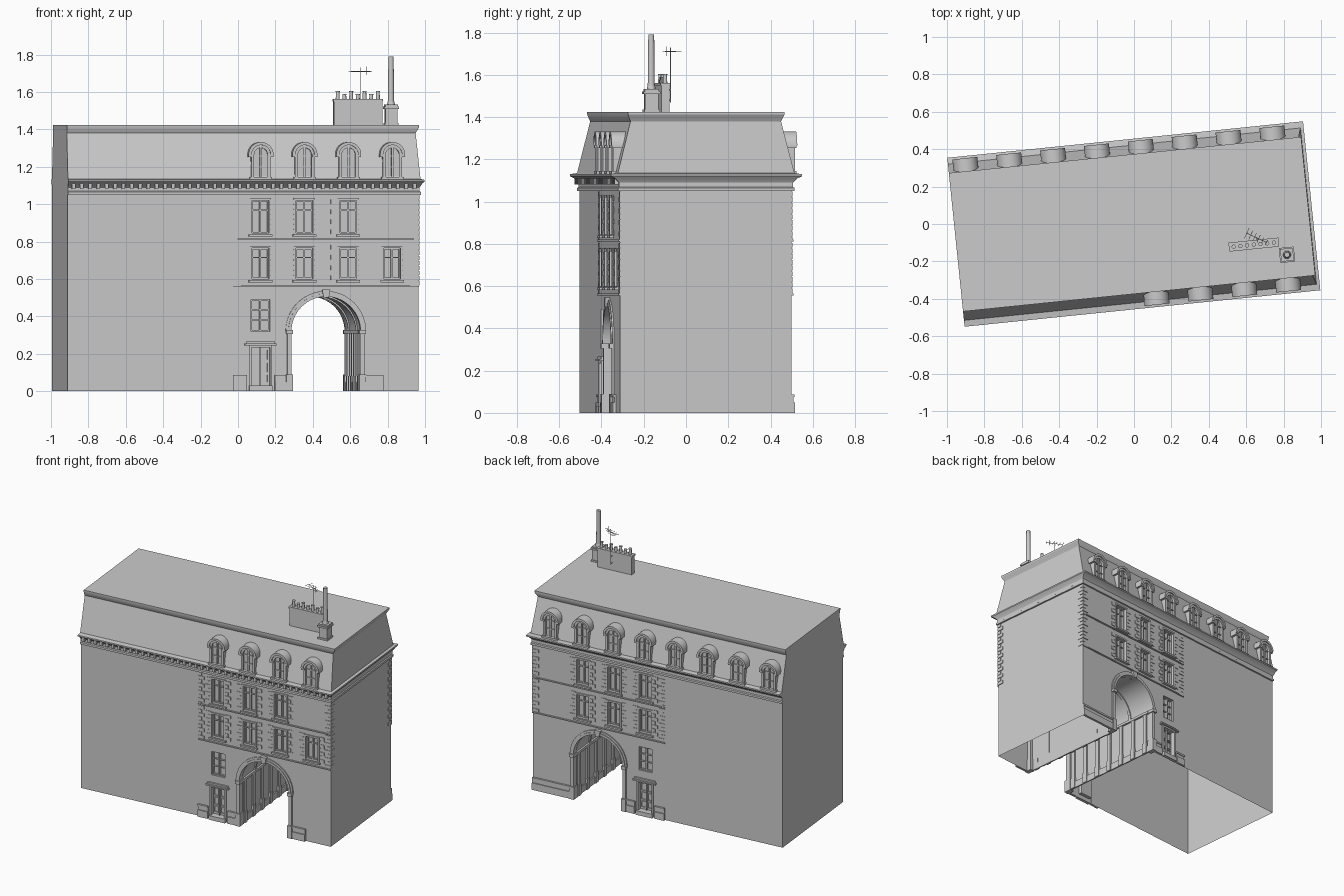
import bpy, bmesh, math
from mathutils import Matrix, Vector

if "Cube" in bpy.data.objects:
    bpy.data.objects.remove(bpy.data.objects["Cube"])

ROT = Matrix.Rotation(math.radians(5.85), 4, 'Z')   # the whole block is turned on its plot
W = 0.408                                           # half depth of the walls
UL, UR = -0.957, 0.928                              # left and right wall
COLS = [0.786 - 0.2357 * i for i in range(8)]       # window axes
AC, AR, AZ = 0.43, 0.19, 0.32                       # passage centre, radius, springing


def finish(bm, name):
    bmesh.ops.recalc_face_normals(bm, faces=bm.faces)
    bm.transform(ROT)
    me = bpy.data.meshes.new(name)
    bm.to_mesh(me)
    bm.free()
    ob = bpy.data.objects.new(name, me)
    bpy.context.collection.objects.link(ob)
    return ob


def loft(bm, rings, caps=True):
    vs = [[bm.verts.new(p) for p in r] for r in rings]
    n = len(vs[0])
    for a, b in zip(vs, vs[1:]):
        for i in range(n):
            bm.faces.new((a[i], a[(i + 1) % n], b[(i + 1) % n], b[i]))
    if caps:
        bm.faces.new(vs[0])
        bm.faces.new(vs[-1])


def prism(bm, pts, d0, d1, s):
    """Outline (u, z) on a facade, from d0 to d1 outward; s=-1 front, 1 back."""
    loft(bm, [[(u, s * (W + d), z) for u, z in pts] for d in (d0, d1)])


def box(bm, u0, u1, z0, z1, d0, d1, s):
    prism(bm, [(u0, z0), (u1, z0), (u1, z1), (u0, z1)], d0, d1, s)


def block(bm, u0, u1, v0, v1, z0, z1):
    loft(bm, [[(u0, v0, z), (u1, v0, z), (u1, v1, z), (u0, v1, z)] for z in (z0, z1)])


def arc(uc, zc, r, n=20):
    return [(uc + r * math.cos(math.pi * i / n), zc + r * math.sin(math.pi * i / n)) for i in range(n + 1)]


def arch(uc, z0, zc, r, n=20):
    return [(uc - r, z0), (uc + r, z0)] + arc(uc, zc, r, n)


def ring(bm, uc, zc, r0, r1, d0, d1, s, n=20):
    prism_pts = list(zip(arc(uc, zc, r0, n), arc(uc, zc, r1, n)))
    loft(bm, [[(a[0], s * (W + d0), a[1]), (b[0], s * (W + d0), b[1]),
               (b[0], s * (W + d1), b[1]), (a[0], s * (W + d1), a[1])] for a, b in prism_pts])


def frame(bm, u, hw, z0, z1, t, d0, d1, s):
    box(bm, u - hw, u - hw + t, z0, z1, d0, d1, s)
    box(bm, u + hw - t, u + hw, z0, z1, d0, d1, s)
    box(bm, u - hw + t, u + hw - t, z1 - t, z1, d0, d1, s)
    box(bm, u - hw + t, u + hw - t, z0, z0 + t, d0, d1, s)


def tube(bm, p, q, r0, r1=None, n=12):
    p, q = Vector(p), Vector(q)
    m = Matrix.Translation((p + q) / 2) @ (q - p).to_track_quat('Z', 'Y').to_matrix().to_4x4()
    bmesh.ops.create_cone(bm, cap_ends=True, segments=n, radius1=r0,
                          radius2=r0 if r1 is None else r1, depth=(q - p).length, matrix=m)


def windows(s):
    """(u, half width, z0, z1) of rectangular windows on one facade."""
    first = COLS[:4] if s < 0 else COLS[1:4]
    return ([(u, 0.045, 0.60, 0.765) for u in first]
            + [(u, 0.045, 0.845, 1.02) for u in COLS[1:4]]
            + [(COLS[3], 0.05, 0.32, 0.49)])


# walls, cornice, mansard and roof cap as one loft: (z, depth offset, right end offset)
LAYERS = [(0, 0, 0), (1.05, 0, 0), (1.05, .012, .012), (1.065, .012, .012), (1.07, .006, .006),
          (1.09, .006, .006), (1.11, .025, .018), (1.12, .046, .027), (1.13, .046, .027),
          (1.135, .012, .010), (1.38, -.05, -.01), (1.39, -.045, -.005), (1.412, -.036, .008),
          (1.424, -.036, .008)]
bm = bmesh.new()
loft(bm, [[(UL, -W - o, z), (UR + e, -W - o, z), (UR + e, W + o, z), (UL, W + o, z)] for z, o, e in LAYERS])
body = finish(bm, "building_shell")

# cutter for the passage, windows and doors
bm = bmesh.new()
prism(bm, arch(AC, -0.1, AZ, AR, 28), -2 * W - 0.2, 0.2, 1)
for s in (-1, 1):
    for u, hw, z0, z1 in windows(s) + [(COLS[3], 0.05, 0.03, 0.235)]:
        box(bm, u - hw, u + hw, z0, z1, -0.025, 0.1, s)
cutter = finish(bm, "opening_cutter")
cutter.hide_render = True
mod = body.modifiers.new("openings", 'BOOLEAN')
mod.operation, mod.object, mod.solver = 'DIFFERENCE', cutter, 'EXACT'
bpy.context.view_layer.objects.active = body
bpy.ops.object.modifier_apply(modifier=mod.name)
bpy.data.objects.remove(cutter)
# the shell is open underneath
bm = bmesh.new()
bm.from_mesh(body.data)
bmesh.ops.delete(bm, geom=[f for f in bm.faces if f.calc_center_median().z < 0.001], context='FACES')
bm.to_mesh(body.data)
bm.free()

for s, side in ((-1, "front"), (1, "back")):
    # window casings, sashes and sills
    bm = bmesh.new()
    for u, hw, z0, z1 in windows(s):
        upper = z0 > 0.55
        frame(bm, u, hw, z0, z1, 0.007, -0.025, -0.012, s)
        box(bm, u - 0.005, u + 0.005, z0 + .007, z1 - .007, -0.025, -0.01, s)
        for k in ((0.7,) if upper else (0.36, 0.68)):
            z = z0 + (z1 - z0) * k
            box(bm, u - hw + .007, u + hw - .007, z - .003, z + .003, -0.025, -0.014, s)
        if upper:
            frame(bm, u, hw + 0.012, z0 - .012, z1 + .012, 0.012, -0.001, 0.008, s)
            box(bm, u - hw - .018, u + hw + .018, z0 - .018, z0 - .006, -.001, 0.018, s)
    finish(bm, side + "_windows")

    # toothed quoins beside windows, at the facade edge and at the corner
    bm = bmesh.new()
    for u, hw, z0, z1 in windows(s):
        if z0 < 0.55:
            continue
        for k in range(7):
            z, w = z0 - .005 + k * 0.027, (0.076 if k % 2 else 0.094)
            for a, b in ((u - w, u - hw - .012), (u + hw + .012, u + w)):
                box(bm, a, b, z, z + .024, -0.001, 0.004, s)
    for k in range(18):
        z, w = 0.566 + k * 0.027, (0.025 if k % 2 else 0.045)
        box(bm, -0.07, -0.07 + w, z, z + .023, -0.001, 0.004, s)
        box(bm, UR - w, UR + 0.004, z, z + .023, -w, 0.004, s)
    finish(bm, side + "_quoins")

    # string courses
    bm = bmesh.new()
    for z in (0.556, 0.812):
        box(bm, -0.07, UR + .003, z, z + 0.008, -0.001, 0.008, s)
    finish(bm, side + "_string_courses")

    # stepped plinth blocks
    bm = bmesh.new()
    for a, b in ((-0.07, 0.005), (0.155, AC - AR), (AC + AR, 0.74 if s < 0 else UR)):
        box(bm, a, b, 0, 0.05, -0.001, 0.016, s)
        box(bm, a, b, 0.05, 0.075, -0.001, 0.009, s)
        box(bm, a, b, 0.075, 0.088, -0.001, 0.014, s)
    finish(bm, side + "_plinth")

    # archway surround with keystone, voussoirs and jambs
    bm = bmesh.new()
    ring(bm, AC, AZ, AR - .004, AR + .012, -0.03, 0.014, s, 28)
    ring(bm, AC, AZ, AR + .012, AR + .026, -0.001, 0.008, s, 28)
    prism(bm, [(AC - .014, .50), (AC + .014, .50), (AC + .022, .545), (AC - .022, .545)], -.02, 0.024, s)
    for sg in (-1, 1):
        a, b = sorted((AC + sg * (AR - .006), AC + sg * (AR + .018)))
        box(bm, a, b, 0, AZ - .015, -0.03, 0.010, s)
        box(bm, a - .006, b + .006, AZ - .015, AZ + .008, -0.035, 0.022, s)
        box(bm, a - .006, b + .006, 0, 0.09, -0.035, 0.020, s)
    finish(bm, side + "_archway")

    # ground floor door
    bm = bmesh.new()
    u = COLS[3]
    frame(bm, u, 0.062, 0.0, 0.245, 0.012, -0.001, 0.010, s)
    box(bm, u - .085, u + .085, 0.245, 0.255, -.001, 0.022, s)
    box(bm, u - .078, u + .078, 0.255, 0.266, -.001, 0.012, s)
    box(bm, u - .062, u + .062, 0, 0.03, -.001, 0.022, s)
    box(bm, u - .003, u + .003, 0.03, 0.235, -0.025, -0.012, s)
    for z0, z1 in ((.045, .09), (.10, .155), (.165, .225)):
        for c in (-.025, .025):
            frame(bm, u + c, 0.018, z0, z1, 0.004, -0.025, -0.018, s)
    finish(bm, side + "_door")

    # arched dormers
    bm = bmesh.new()
    for u in (COLS[:4] if s < 0 else COLS):
        prism(bm, arch(u, 1.13, 1.265, 0.051, 16), -0.09, 0.008, s)
        ring(bm, u, 1.265, 0.036, 0.052, 0.005, 0.025, s, 16)
        ring(bm, u, 1.265, 0.051, 0.067, -0.07, 0.034, s, 16)
        for sg in (-1, 1):
            a, b = sorted((u + sg * .036, u + sg * .052))
            box(bm, a, b, 1.13, 1.265, 0.005, 0.025, s)
            a, b = sorted((u + sg * .040, u + sg * .067))
            box(bm, a, b, 1.253, 1.265, -0.06, 0.031, s)
        box(bm, u - .06, u + .06, 1.13, 1.145, -.01, 0.032, s)
        box(bm, u - .005, u + .005, 1.145, 1.30, 0.005, 0.018, s)
        for z in (1.195, 1.255):
            box(bm, u - .037, u + .037, z, z + .006, 0.005, 0.015, s)
    finish(bm, side + "_dormers")

# dentils under the front cornice
bm = bmesh.new()
for i in range(42):
    u = UL + 0.02 + i * 0.0447
    box(bm, u, u + 0.018, 1.082, 1.112, 0, 0.026, -1)
finish(bm, "front_dentils")

# pilasters, base and impost moulding along the passage, plus a vault rib
bm = bmesh.new()
for sg in (-1, 1):
    def strip(t, v0, v1, z0, z1):
        a, b = sorted((AC + sg * (AR - t), AC + sg * (AR + .001)))
        block(bm, a, b, v0, v1, z0, z1)
    strip(0.014, -W + .03, W - .03, AZ - .012, AZ + .006)
    strip(0.008, -W + .03, W - .03, 0, 0.05)
    for i in range(7):
        v = -0.345 + i * 0.115
        strip(0.011, v - .014, v + .014, 0.05, AZ - .012)
        strip(0.015, v - .018, v + .018, 0, 0.08)
for d in (-0.2, -0.6):
    ring(bm, AC, AZ, AR - .008, AR + .001, d, d - .02, 1, 28)
finish(bm, "passage_pilasters")

# long chimney with seven pots
bm = bmesh.new()
cu, cv = 0.626, -0.175
block(bm, cu - .13, cu + .13, cv - .02, cv + .02, 1.42, 1.55)
block(bm, cu - .134, cu + .134, cv - .024, cv + .024, 1.55, 1.562)
for i in range(7):
    u = cu - 0.108 + i * 0.036
    top = 1.605 if i % 2 == 0 else 1.59
    tube(bm, (u, cv, 1.56), (u, cv, top), 0.011, 0.009)
    tube(bm, (u, cv, top - .006), (u, cv, top), 0.0115)
finish(bm, "chimney_with_pots")

# square base and tall flue
bm = bmesh.new()
fu, fv = 0.797, -0.247
for h, z0, z1 in ((.037, 1.42, 1.435), (.032, 1.435, 1.51), (.040, 1.51, 1.522), (.034, 1.522, 1.532)):
    block(bm, fu - h, fu + h, fv - h, fv + h, z0, z1)
tube(bm, (fu, fv, 1.53), (fu, fv, 1.79), 0.017, 0.014, 16)
tube(bm, (fu, fv, 1.53), (fu, fv, 1.55), 0.022, 0.018, 16)
finish(bm, "tall_flue")

# rooftop aerial
bm = bmesh.new()
au, av = 0.645, -0.14
tube(bm, (au, av, 1.47), (au, av, 1.73), 0.0025, n=6)
for z in (1.48, 1.53):
    tube(bm, (au, av, z), (au, cv, z), 0.003, n=6)
tube(bm, (au - .05, av + .03, 1.71), (au + .05, av - .03, 1.71), 0.002, n=6)
for i in range(6):
    t, h = -1 + i * 0.4, 0.03 - i * 0.003
    x, y = au + .05 * t, av - .03 * t
    tube(bm, (x - h * .5, y - h * .86, 1.71), (x + h * .5, y + h * .86, 1.71), 0.0015, n=5)
tube(bm, (au + .03, av - .02, 1.69), (au + .03, av - .02, 1.735), 0.0015, n=5)
finish(bm, "aerial")

# smooth rounded parts, keep edges sharp
for ob in bpy.context.collection.objects:
    ob.select_set(True)
bpy.context.view_layer.objects.active = body
bpy.ops.object.shade_smooth_by_angle(angle=math.radians(30))
